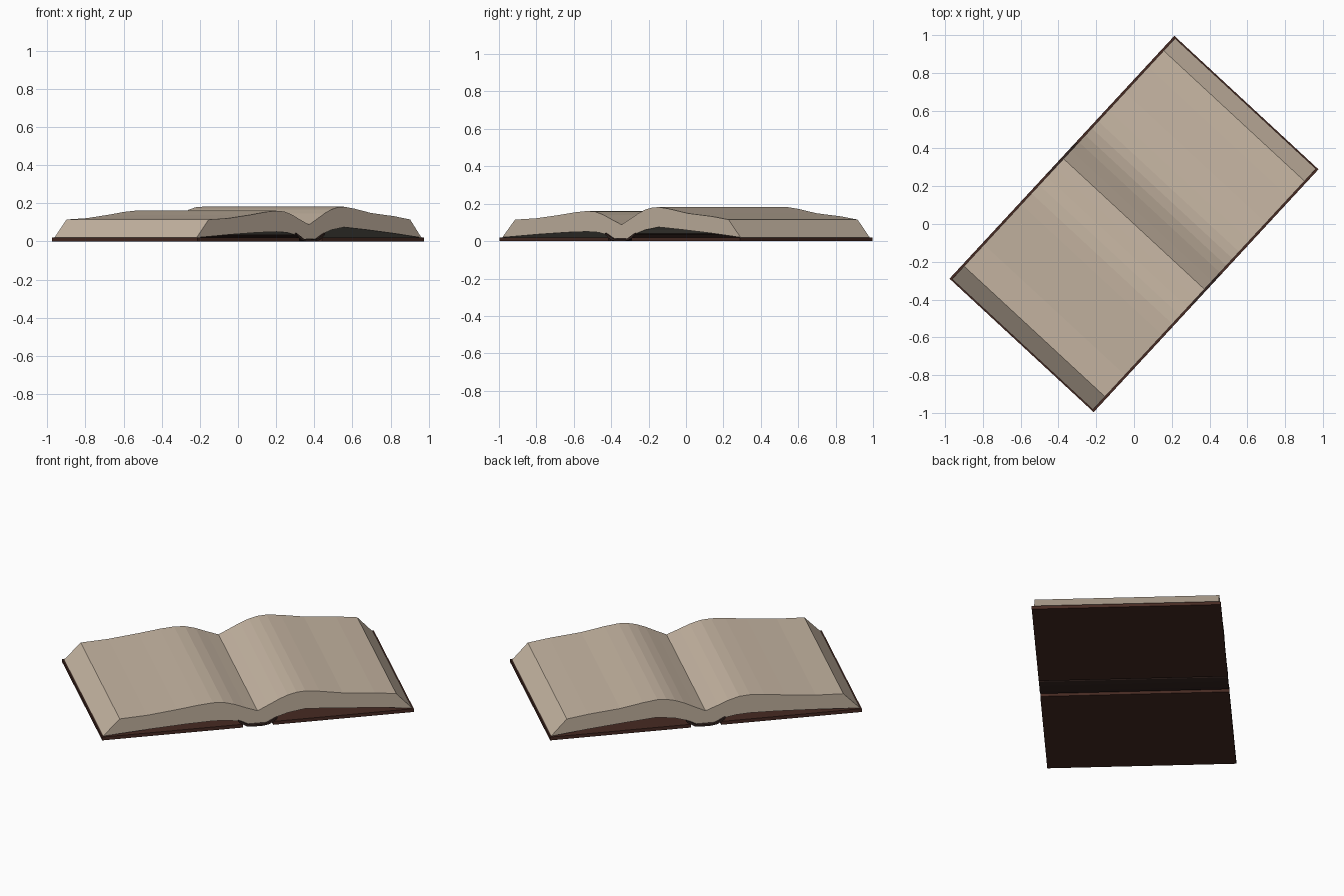
import bpy, bmesh, math
from mathutils import Matrix

if "Cube" in bpy.data.objects:
    bpy.data.objects.remove(bpy.data.objects["Cube"])

# The open book lies turned on the ground: u runs across both pages, v along the spine
TURN = Matrix.Rotation(math.radians(47.2), 4, 'Z')


def material(name, rgb):
    m = bpy.data.materials.new(name)
    m.diffuse_color = (*rgb, 1)
    m.use_nodes = True
    m.node_tree.nodes["Principled BSDF"].inputs["Base Color"].default_value = m.diffuse_color
    return m


paper = material("paper beige", (0.56, 0.46, 0.36))
leather = material("dark brown leather", (0.062, 0.023, 0.016))
lining = material("grey lining", (0.19, 0.18, 0.15))
spine_black = material("spine black brown", (0.035, 0.018, 0.015))


def extrude_profile(name, pts, half, mats):
    """Extrude a (u, z) outline along the spine direction by +-half."""
    bm = bmesh.new()
    face = bm.faces.new([bm.verts.new((u, -half, z)) for u, z in pts])
    res = bmesh.ops.extrude_face_region(bm, geom=[face])
    new = [g for g in res["geom"] if isinstance(g, bmesh.types.BMVert)]
    bmesh.ops.translate(bm, verts=new, vec=(0, 2 * half, 0))
    bmesh.ops.recalc_face_normals(bm, faces=bm.faces)
    # underside of the page block gets the second material
    if len(mats) > 1:
        for f in bm.faces:
            c = f.calc_center_median()
            if f.normal.z < -0.3 and abs(c.x) > 0.06:
                f.material_index = 1
    bm.transform(TURN)
    me = bpy.data.meshes.new(name)
    bm.to_mesh(me)
    bm.free()
    for m in mats:
        me.materials.append(m)
    ob = bpy.data.objects.new(name, me)
    bpy.context.collection.objects.link(ob)
    return ob


# Page block: top outline left to right, then arched underside back
top = [(-0.868, 0.02), (-0.775, 0.115), (-0.62, 0.122), (-0.45, 0.14),
       (-0.33, 0.155), (-0.25, 0.161), (-0.19, 0.157), (-0.13, 0.14),
       (-0.07, 0.115), (0, 0.088), (0.06, 0.117), (0.12, 0.147),
       (0.17, 0.167), (0.22, 0.179), (0.27, 0.182), (0.35, 0.172),
       (0.48, 0.149), (0.66, 0.132), (0.78, 0.115), (0.868, 0.02)]
under = [(0.66, 0.042), (0.45, 0.061), (0.27, 0.075), (0.17, 0.06),
         (0.09, 0.035), (0.05, 0.014), (-0.05, 0.014), (-0.09, 0.032),
         (-0.17, 0.047), (-0.25, 0.051), (-0.4, 0.047), (-0.6, 0.037)]
extrude_profile("pages", top + under, 0.508, [paper, lining])

# Two cover boards
for side, name in ((1, "right_cover"), (-1, "left_cover")):
    board = [(side * 0.085, 0), (side * 0.876, 0), (side * 0.876, 0.02), (side * 0.085, 0.02)]
    extrude_profile(name, board, 0.52, [leather])

# Trough-shaped spine joining the boards
half = [(0.03, 0.0), (0.065, 0.006), (0.09, 0.022), (0.11, 0.036)]
inner = [(0.11, 0.044), (0.085, 0.032), (0.055, 0.015), (0.03, 0.01)]
right = half + inner
left = [(-u, z) for u, z in reversed(right)]
extrude_profile("spine", right + left, 0.52, [spine_black])
